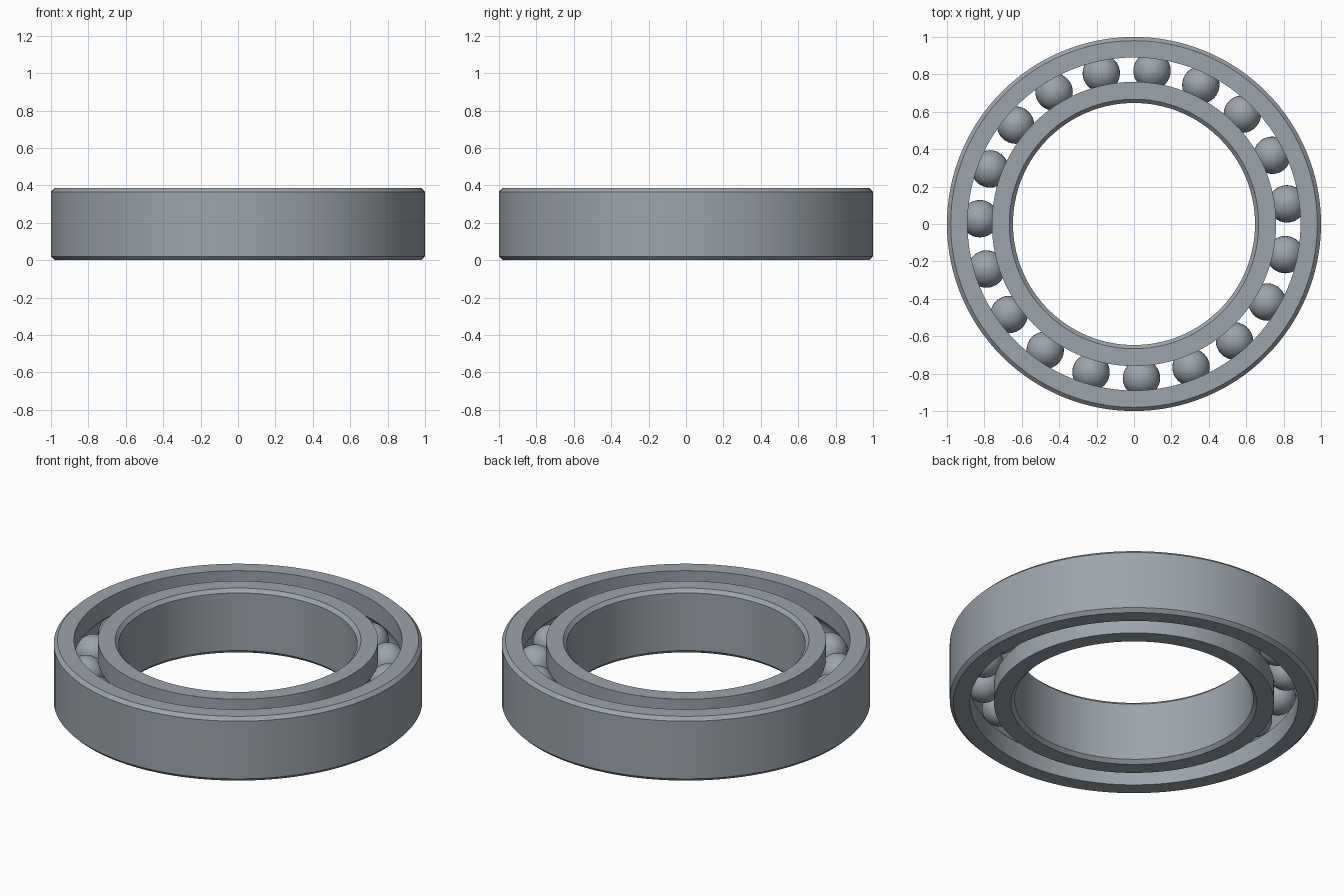
import bpy
import math

cube = bpy.data.objects.get("Cube")
if cube:
    bpy.data.objects.remove(cube, do_unlink=True)

HEIGHT = 0.385
MID = HEIGHT / 2
CHAMFER = 0.02
ORBIT = 0.825        # radius of the circle the balls run on
BALL = 0.1
BALLS = 19
SEGMENTS = 128

steel = bpy.data.materials.new("steel_grey")
colour = (0.33, 0.37, 0.41, 1)
steel.diffuse_color = colour
steel.use_nodes = True
steel.node_tree.nodes["Principled BSDF"].inputs["Base Color"].default_value = colour


def ring(name, rim, face):
    """Turn a ring: chamfered wall at radius rim, grooved wall at radius face."""
    side = 1 if rim > face else -1
    lip = rim - side * CHAMFER
    profile = [(face, 0), (lip, 0), (rim, CHAMFER),
               (rim, HEIGHT - CHAMFER), (lip, HEIGHT), (face, HEIGHT)]
    # ball groove, an arc centred on the ball orbit
    groove = BALL + 0.001
    half = math.acos(abs(face - ORBIT) / groove)
    for i in range(13):
        a = half * (1 - i / 6)
        profile.append((ORBIT + side * groove * math.cos(a), MID + groove * math.sin(a)))
    n = len(profile)
    verts, faces = [], []
    for s in range(SEGMENTS):
        t = math.tau * s / SEGMENTS
        verts += [(r * math.cos(t), r * math.sin(t), z) for r, z in profile]
        nxt = (s + 1) % SEGMENTS
        for i in range(n):
            j = (i + 1) % n
            quad = (s * n + i, nxt * n + i, nxt * n + j, s * n + j)
            faces.append(quad if side < 0 else quad[::-1])
    mesh = bpy.data.meshes.new(name)
    mesh.from_pydata(verts, [], [f[::-1] if side > 0 else f for f in faces])
    # make all normals point outwards
    import bmesh
    bm = bmesh.new()
    bm.from_mesh(mesh)
    bmesh.ops.recalc_face_normals(bm, faces=bm.faces)
    bm.to_mesh(mesh)
    bm.free()
    obj = bpy.data.objects.new(name, mesh)
    bpy.context.collection.objects.link(obj)
    finish(obj)


def finish(obj):
    """Give the part its colour and smooth shading with sharp edges kept."""
    obj.data.materials.append(steel)
    bpy.ops.object.select_all(action='DESELECT')
    obj.select_set(True)
    bpy.context.view_layer.objects.active = obj
    bpy.ops.object.shade_smooth_by_angle(angle=math.radians(30))


# races
ring("outer_ring", 1.0, 0.89)
ring("inner_ring", 0.647, 0.76)

# rolling balls, evenly spaced
for k in range(BALLS):
    a = math.radians(7.5) + math.tau * k / BALLS
    bpy.ops.mesh.primitive_uv_sphere_add(
        segments=32, ring_count=16, radius=BALL,
        location=(ORBIT * math.cos(a), ORBIT * math.sin(a), MID))
    ball = bpy.context.object
    ball.name = f"ball_{k + 1}"
    finish(ball)
